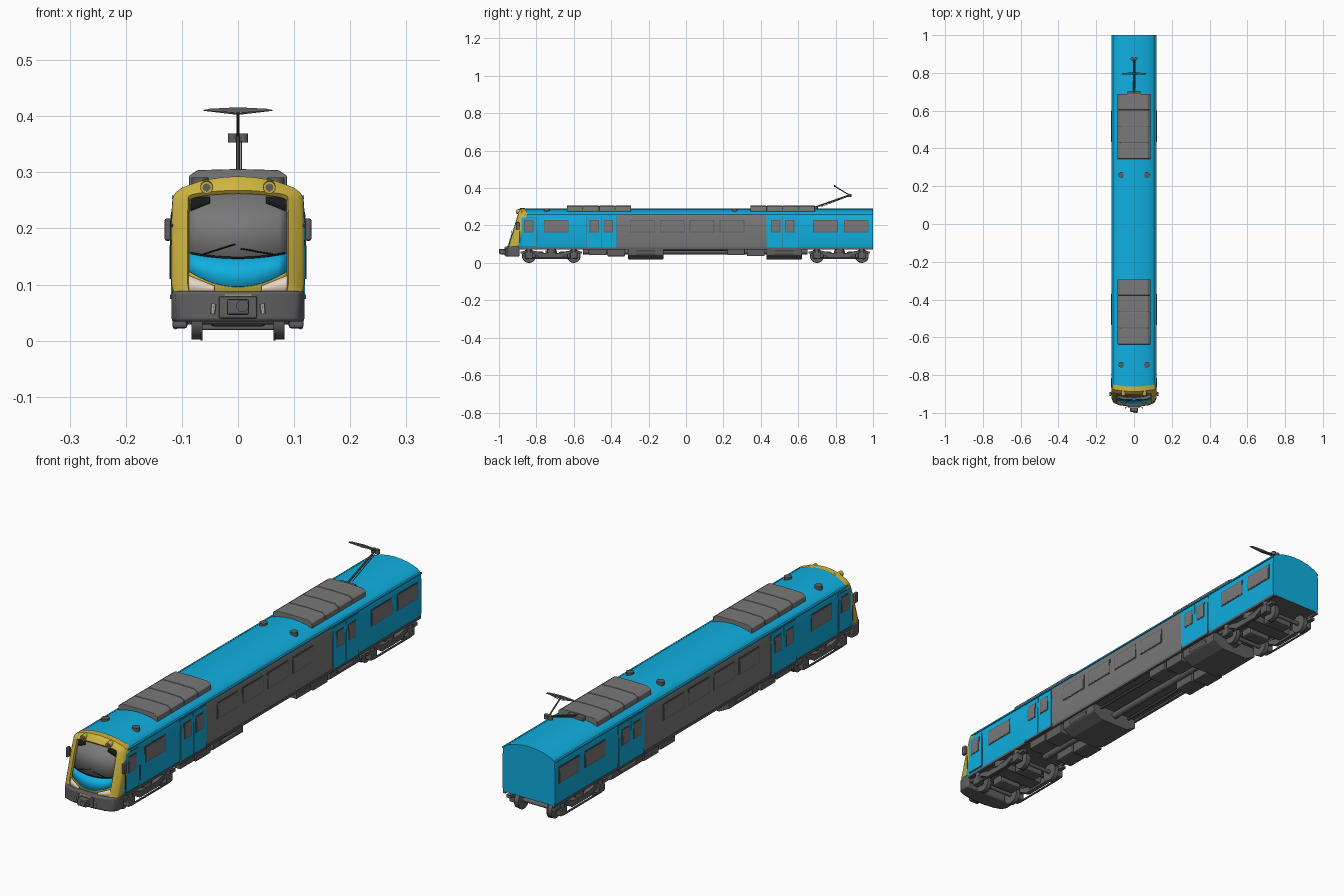
import bpy, bmesh
from mathutils import Vector

if "Cube" in bpy.data.objects:
    bpy.data.objects.remove(bpy.data.objects["Cube"], do_unlink=True)


def material(name, rgb):
    m = bpy.data.materials.new(name)
    m.use_nodes = True
    m.diffuse_color = (*rgb, 1)
    bsdf = m.node_tree.nodes["Principled BSDF"]
    bsdf.inputs["Base Color"].default_value = (*rgb, 1)
    bsdf.inputs["Roughness"].default_value = 0.6
    return m


BLUE = material("sky blue paint", (0.005, 0.43, 0.75))
GREY = material("mid grey panel", (0.19, 0.19, 0.195))
DARK = material("dark grey metal", (0.115, 0.115, 0.12))
YELLOW = material("warning yellow", (0.62, 0.46, 0.05))
CREAM = material("lamp cream", (0.8, 0.67, 0.53))
BLACK = material("black trim", (0.01, 0.01, 0.01))


def mesh(name, verts, faces, *mats, bevel=0, smooth=False):
    me = bpy.data.meshes.new(name)
    me.from_pydata(verts, [], faces)
    bm = bmesh.new()
    bm.from_mesh(me)
    bmesh.ops.recalc_face_normals(bm, faces=bm.faces)
    bm.to_mesh(me)
    bm.free()
    ob = bpy.data.objects.new(name, me)
    bpy.context.collection.objects.link(ob)
    for m in mats:
        me.materials.append(m)
    if bevel:
        b = ob.modifiers.new("Bevel", "BEVEL")
        b.width, b.segments = bevel, 2
    if smooth:
        bpy.ops.object.select_all(action="DESELECT")
        ob.select_set(True)
        bpy.context.view_layer.objects.active = ob
        bpy.ops.object.shade_smooth_by_angle(angle=0.6)
    return ob


def loft(name, loops, *mats, caps=True, closed=True, **kw):
    """Join rings of equal length with quads."""
    n = len(loops[0])
    faces = [(k * n + i, k * n + (i + 1) % n, (k + 1) * n + (i + 1) % n, (k + 1) * n + i)
             for k in range(len(loops) - 1) for i in range(n if closed else n - 1)]
    if caps:
        faces += [tuple(range(n)), tuple(range((len(loops) - 1) * n, len(loops) * n))]
    return mesh(name, [v for l in loops for v in l], faces, *mats, **kw)


def prism(name, pts, axis, a, b, mat, **kw):
    """Extrude a flat outline along x, y or z from a to b."""
    put = {"x": lambda p, t: (t, *p), "y": lambda p, t: (p[0], t, p[1]), "z": lambda p, t: (*p, t)}[axis]
    return loft(name, [[put(p, t) for p in pts] for t in (a, b)], mat, **kw)


def box(name, x, y, z, mat, **kw):
    return prism(name, [(x[0], y[0]), (x[1], y[0]), (x[1], y[1]), (x[0], y[1])], "z", z[0], z[1], mat, **kw)


def rod(name, p, q, r, mat, sides=12):
    p, q = Vector(p), Vector(q)
    bpy.ops.mesh.primitive_cylinder_add(vertices=sides, radius=r, depth=(q - p).length, location=(p + q) / 2)
    ob = bpy.context.object
    ob.rotation_euler = (q - p).to_track_quat("Z", "Y").to_euler()
    ob.name = name
    ob.data.materials.append(mat)
    bpy.ops.object.shade_smooth_by_angle(angle=0.6)
    return ob


def mirror_pts(half):
    return half + [(-x, z) for x, z in reversed(half) if x]


def front_y(x, z):
    """Raked and slightly bowed cab face."""
    return -0.945 + 0.3 * (z - 0.09) + 0.022 * (x / 0.117) ** 2


# Body shell with a grey centre section
half = [(0.113, 0.08), (0.117, 0.1), (0.117, 0.2), (0.115, 0.25), (0.11, 0.261),
        (0.098, 0.27), (0.065, 0.282), (0.03, 0.288), (0, 0.29)]
ring = mirror_pts(half)
body = loft("body_shell", [[(x, front_y(x, z), z) for x, z in ring]] +
            [[(x, y, z) for x, z in ring] for y in (-0.37, 0.43, 1)], BLUE, GREY, DARK, smooth=True)
for f in body.data.polygons:
    if f.normal.z < -0.9:
        f.material_index = 2
    elif abs(f.normal.x) > 0.9 and -0.37 < f.center.y < 0.43:
        f.material_index = 1

# Yellow cab surround
inner = [(x * 0.75, z if z < 0.25 else 0.25 + (z - 0.25) * 0.3) for x, z in ring]


def cab_loop(pts, scale, off):
    return [(x * scale, front_y(x, z) - off, z + (scale - 1) * 0.2) for x, z in pts]


loft("cab_surround", [cab_loop(ring, 1.015, -0.024), cab_loop(ring, 1.015, 0.002), cab_loop(ring, 0.97, 0.013),
                      cab_loop(inner, 1.03, 0.013), cab_loop(inner, 1, 0.008), cab_loop(inner, 1, -0.005)],
     YELLOW, caps=False, closed=False, smooth=True)


def cab_panel(name, x0, x1, low, high, off, mat):
    xs = [x0 + (x1 - x0) * i / 12 for i in range(13)]
    ob = loft(name, [[(x, front_y(x, e(x)) - off, e(x)) for x in xs] for e in (low, high)],
              mat, caps=False, closed=False, smooth=True)
    s = ob.modifiers.new("Thickness", "SOLIDIFY")
    s.thickness, s.offset = 0.003, 0


# Cab face: windscreen, nose panel and lamps
sill = lambda x: 0.147 + 1.2 * x * x
cab_panel("nose_backing", -0.09, 0.09, lambda x: 0.08, lambda x: 0.15, 0.002, YELLOW)
cab_panel("nose_panel", -0.087, 0.087, lambda x: 0.096 + 3.6 * x * x, sill, 0.006, BLUE)
cab_panel("windscreen", -0.088, 0.088, sill, lambda x: 0.262 - 0.4 * x * x, 0.003, GREY)
cab_panel("windscreen_seal", -0.083, 0.083, lambda x: sill(x) - 0.001, lambda x: sill(x) + 0.002, 0.008, BLACK)
for s in (-1, 1):
    cab_panel("headlight", s * 0.042, s * 0.088, lambda x: 0.088, lambda x: 0.097 + 0.2 * (abs(x) - 0.04) * 2, 0.01, CREAM)
    cab_panel("screen_corner_mask", s * 0.05, s * 0.084, lambda x: 0.245 - 0.4 * (abs(x) - 0.05), lambda x: 0.257, 0.005, BLACK)
    y = front_y(0.055, 0.275)
    rod("marker_lamp", (s * 0.056, y - 0.022, 0.273), (s * 0.056, y + 0.02, 0.277), 0.011, YELLOW, 16)
    rod("marker_lens", (s * 0.056, y - 0.024, 0.273), (s * 0.056, y - 0.02, 0.273), 0.007, DARK)
    rod("wiper", (s * 0.005, front_y(0, 0.168) - 0.01, 0.168 - s * 0.004), (s * 0.062, front_y(0.06, 0.155) - 0.01, 0.154), 0.0012, BLACK, 6)
    # Mirrors and grab rails beside the cab
    box("mirror", sorted((s * 0.119, s * 0.131)), (-0.91, -0.89), (0.178, 0.218), DARK, bevel=0.004)
    rod("mirror_arm", (s * 0.112, -0.89, 0.205), (s * 0.125, -0.9, 0.205), 0.003, DARK, 8)
    for y in (-0.888, -0.795):
        rod("grab_rail", (s * 0.121, y, 0.11), (s * 0.121, y, 0.17), 0.0015, DARK, 6)

# Bumper and coupler
plan = mirror_pts([(0.116, -0.89), (0.119, -0.925), (0.108, -0.948), (0.075, -0.96), (0.03, -0.966)])
prism("bumper", plan, "z", 0.034, 0.089, DARK, bevel=0.006, smooth=True)
box("coupler_pocket", (-0.034, 0.034), (-0.971, -0.95), (0.04, 0.079), DARK, bevel=0.003)
box("coupler_head", (-0.02, 0.02), (-0.995, -0.96), (0.046, 0.074), DARK, bevel=0.004)
rod("coupler_face", (0.008, -1, 0.062), (0.008, -0.98, 0.062), 0.011, DARK, 16)
box("jumper_strip", (-0.025, 0.025), (-0.973, -0.965), (0.08, 0.083), CREAM)
for s in (-1, 1):
    rod("bumper_lamp", (s * 0.045, -0.972, 0.048), (s * 0.043, -0.972, 0.066), 0.004, CREAM, 8)


def side_plate(name, s, y, z, mat, out, **kw):
    """Thin plate on the side wall, following its slight lean above mid height."""
    x = lambda h: 0.1165 - max(0, h - 0.2) * 0.04
    pts = [(s * (x(h) + o), h) for o, hs in ((-0.002, (z[0], 0.2, z[1])), (out, (z[1], 0.2, z[0]))) for h in hs]
    return prism(name, pts, "y", y[0], y[1], mat, **kw)


def window(name, s, y0, y1, out=0.002):
    side_plate(name + "_frame", s, (y0, y1), (0.163, 0.229), DARK, out)
    side_plate(name, s, (y0 + 0.004, y1 - 0.004), (0.167, 0.225), GREY, out + 0.001)


for s in (-1, 1):
    # Passenger windows
    for y in (-0.76, -0.3, -0.14, 0.02, 0.18, 0.68, 0.845):
        window("side_window", s, y, y + 0.132)
    # Double doors and the cab door, each with a dark surround
    for y in (-0.535, 0.435):
        side_plate("door_gap", s, (y, y + 0.165), (0.082, 0.249), DARK, 0.0012)
        for k in (0, 1):
            a = y + 0.002 + k * 0.0815
            side_plate("door_leaf", s, (a, a + 0.0795), (0.083, 0.248), BLUE, 0.003)
            window("door_window", s, a + (0.018 if k == 0 else 0.012), a + (0.067 if k == 0 else 0.061), 0.004)
        box("door_step", sorted((s * 0.112, s * 0.121)), (y, y + 0.165), (0.074, 0.082), DARK)
    side_plate("cab_door_gap", s, (-0.882, -0.8), (0.088, 0.245), DARK, 0.0012)
    side_plate("cab_door", s, (-0.88, -0.802), (0.09, 0.243), BLUE, 0.003)
    window("cab_door_window", s, -0.866, -0.816, 0.004)
    # Roof gutter and sill
    box("roof_gutter", sorted((s * 0.108, s * 0.118)), (-0.865, 1), (0.253, 0.259), BLUE)
    box("sill", sorted((s * 0.104, s * 0.1155)), (-0.9, 1), (0.073, 0.083), DARK)
    # Roof vents
    for y in (-0.745, 0.26):
        rod("roof_vent", (s * 0.068, y, 0.275), (s * 0.068, y, 0.291), 0.015, DARK, 16)

# Ribbed air-conditioning units
unit = mirror_pts([(0.087, 0.272), (0.087, 0.294), (0.072, 0.304), (0, 0.306)])
for y in (-0.637, 0.345):
    prism("roof_unit_core", [(x * 0.97, z - 0.003) for x, z in unit], "y", y + 0.002, y + 0.343, DARK)
    for k in range(4):
        prism("roof_unit_segment", unit, "y", y + k * 0.0865, y + k * 0.0865 + 0.084, GREY, bevel=0.002)

# Pantograph
box("pantograph_base", (-0.035, 0.035), (0.68, 0.705), (0.28, 0.302), DARK, bevel=0.004)
rod("lower_arm", (0, 0.69, 0.298), (0, 0.872, 0.362), 0.004, DARK, 8)
rod("upper_arm", (0, 0.872, 0.364), (0, 0.795, 0.41), 0.003, DARK, 8)
rod("control_rod", (0.006, 0.72, 0.3), (0.006, 0.865, 0.355), 0.0015, DARK, 6)
for s in (-1, 1):
    rod("elbow_knuckle", (s * 0.009, 0.875, 0.353), (s * 0.009, 0.875, 0.369), 0.009, DARK)
    rod("head_strut", (0, 0.805, 0.404), (s * 0.06, 0.795, 0.411), 0.0015, DARK, 6)
prism("collector_head", mirror_pts([(0.064, 0.41), (0.05, 0.4135), (0, 0.416)]) + [(0, 0.406)], "y", 0.791, 0.8, DARK)

# Bogies
for y in (-0.72, 0.82):
    for a in (y - 0.12, y + 0.12):
        rod("axle", (-0.1, a, 0.037), (0.1, a, 0.037), 0.008, DARK)
        for s in (-1, 1):
            rod("wheel", (s * 0.066, a, 0.037), (s * 0.083, a, 0.037), 0.035, DARK, 28)
            rod("wheel_flange", (s * 0.063, a, 0.037), (s * 0.067, a, 0.037), 0.037, DARK, 28)
            box("axle_box", sorted((s * 0.09, s * 0.117)), (a - 0.02, a + 0.02), (0.022, 0.056), DARK, bevel=0.005)
            rod("axle_spring", (s * 0.104, a, 0.05), (s * 0.104, a, 0.072), 0.012, DARK)
    frame = mirror_pts([(0.165, 0.05), (0.165, 0.062), (0.085, 0.064), (0.05, 0.054)])
    lower = [(-0.06, 0.03), (0.06, 0.03), (0.09, 0.047)]
    for s in (-1, 1):
        prism("bogie_side_frame", [(y + u, z) for u, z in frame + [(-0.09, 0.047)] + lower],
              "x", s * 0.092, s * 0.11, DARK)
        rod("tie_bar", (s * 0.112, y - 0.12, 0.024), (s * 0.112, y + 0.12, 0.024), 0.004, DARK, 8)
        rod("air_spring", (s * 0.09, y, 0.05), (s * 0.09, y, 0.08), 0.024, DARK, 16)
        box("traction_motor", (-0.05, 0.05), sorted((y + s * 0.04, y + s * 0.095)), (0.025, 0.06), DARK, bevel=0.008)
    box("bolster", (-0.1, 0.1), (y - 0.03, y + 0.03), (0.038, 0.066), DARK)

# Underfloor equipment
tapered = mirror_pts([(0.108, 0.08), (0.108, 0.042), (0.062, 0.019)])
for y in (-0.31, 0.43):
    prism("equipment_case", tapered, "y", y, y + 0.19, DARK, bevel=0.003)
    for s in (-1, 1):
        rod("air_tank", (s * 0.1, y + 0.045, 0.054), (s * 0.1, y + 0.145, 0.054), 0.013, DARK, 16)
for y, z in ((-0.52, 0.042), (-0.42, 0.035), (0.22, 0.042), (0.325, 0.036)):
    for s in (-1, 1):
        box("equipment_box", sorted((s * 0.035, s * 0.107)), (y, y + 0.095), (z, 0.08), DARK, bevel=0.004)
rod("main_pipe", (0, -0.55, 0.06), (0, 0.65, 0.06), 0.014, DARK, 16)
for s in (-1, 1):
    rod("side_pipe", (s * 0.07, -0.12, 0.07), (s * 0.07, 0.23, 0.07), 0.006, DARK, 8)
